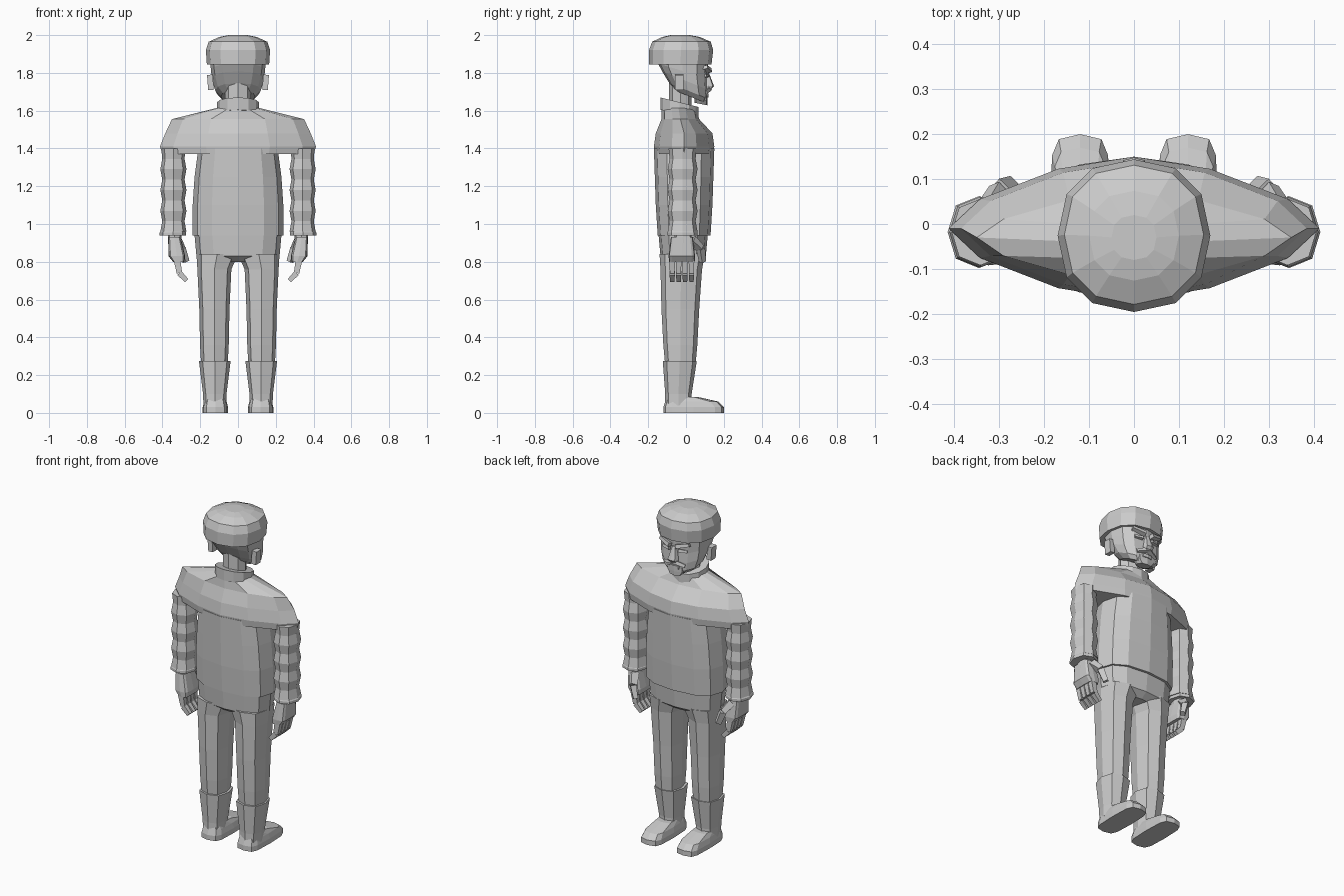
import bpy, bmesh, math
from mathutils import Matrix, Vector

default_cube = bpy.data.objects.get("Cube")
if default_cube:
    bpy.data.objects.remove(default_cube)

COLOUR = (.6, .6, .6, 1)
grey = bpy.data.materials.new("plain grey")
grey.use_nodes = True
grey.diffuse_color = COLOUR
grey.node_tree.nodes["Principled BSDF"].inputs["Base Color"].default_value = COLOUR


def finish(name, bm):
    """Turn a bmesh into a flat-shaded grey object."""
    bmesh.ops.recalc_face_normals(bm, faces=bm.faces)
    mesh = bpy.data.meshes.new(name)
    bm.to_mesh(mesh)
    bm.free()
    mesh.materials.append(grey)
    bpy.context.collection.objects.link(bpy.data.objects.new(name, mesh))


def signed_power(value, exponent):
    return math.copysign(abs(value) ** exponent, value)


def per_ring(value, rings):
    """Repeat a single number for every ring, or pass a list through."""
    return value if isinstance(value, list) else [value] * rings


def loft(name, heights, half_width, half_depth, x=0, y=0, sides=12, power=2, tilt=0, side=1):
    """Skin stacked superellipse rings; power sets squareness, tilt slopes rings along y."""
    bm = bmesh.new()
    loops = []
    settings = [per_ring(value, len(heights)) for value in (half_width, half_depth, x, y, tilt)]
    for height, width, depth, middle_x, middle_y, slope in zip(heights, *settings):
        loop = []
        for index in range(sides):
            angle = math.tau * index / sides
            across = width * signed_power(math.cos(angle), 2 / power)
            along = depth * signed_power(math.sin(angle), 2 / power)
            position = (side * (middle_x + across), middle_y + along, height + slope * along)
            loop.append(bm.verts.new(position))
        loops.append(loop)
    for lower, upper in zip(loops, loops[1:]):
        for index in range(sides):
            bm.faces.new((lower[index - 1], lower[index], upper[index], upper[index - 1]))
    bm.faces.new(loops[0])
    bm.faces.new(loops[-1])
    finish(name, bm)


def bar(name, start, end, width, depth, taper=.8, side=1):
    """Square bar between two points, narrowing towards its end."""
    first, last = [Vector((side * across, along, up)) for across, along, up in (start, end)]
    direction = last - first
    bm = bmesh.new()
    bmesh.ops.create_cube(bm, size=1)
    for vert in bm.verts:
        scale = taper if vert.co.z > 0 else 1
        vert.co *= Vector((1, 1, 1)).length / Vector((1, 1, 1)).length
        vert.co = Vector((vert.co.x * width * scale, vert.co.y * depth * scale,
                          vert.co.z * direction.length))
    turn = Vector((0, 0, 1)).rotation_difference(direction).to_matrix().to_4x4()
    placement = Matrix.Translation((first + last) / 2) @ turn
    bmesh.ops.transform(bm, matrix=placement, verts=bm.verts)
    finish(name, bm)


# Jumper: trunk, broad lens-shaped shoulders and tilted collar
loft("torso", heights=[.94, 1.1, 1.25, 1.4], half_width=[.24, .24, .23, .21],
     half_depth=[.14, .15, .155, .16], y=-.01, power=2.5)
loft("shoulders", heights=[1.37, 1.41, 1.48, 1.555, 1.615], half_width=[.4, .413, .385, .35, .11],
     half_depth=[.155, .16, .15, .1, .09], y=[-.01, -.01, -.01, -.03, -.04], power=1.55)
loft("collar", heights=[1.58, 1.645], half_width=.11, half_depth=.1, y=-.035, tilt=-.25)
loft("neck", heights=[1.58, 1.76], half_width=.07, half_depth=.06, y=-.03, sides=8)

# Trousers seat
loft("hips", heights=[.8, .83, .94], half_width=[.15, .22, .23],
     half_depth=[.08, .12, .13], y=-.015, power=2.6)


def build_leg(label, side):
    """Trouser leg, boot and long flat foot."""
    loft(label + "_leg", heights=[.25, .36, .55, .76, .84], half_width=[.07, .076, .08, .09, .11],
         half_depth=[.08, .09, .1, .11, .12], x=[.125, .125, .125, .125, .11],
         y=[-.03, -.03, -.03, -.025, -.02], sides=8, power=2.6, side=side)
    loft(label + "_boot", heights=[.04, .1, .275], half_width=[.06, .062, .084],
         half_depth=[.07, .07, .09], x=.123, y=[-.04, -.04, -.033],
         sides=8, power=2.6, side=side)
    loft(label + "_foot", heights=[0, .03, .06, .085], half_width=[.067, .067, .06, .05],
         half_depth=[.16, .16, .14, .08], x=.12, y=[.04, .04, .03, -.02], power=4, side=side)


def build_arm(label, side):
    """Sleeve whose cloth bulges in and out, ending in a flared cuff."""
    bottom, top, folds = .96, 1.4, 8
    heights = [bottom + (top - bottom) * fold / folds for fold in range(folds)] + [top]
    bulge = [.005 * (-1) ** fold for fold in range(folds)] + [0]
    loft(label + "_sleeve", heights, half_width=[.064 + swell for swell in bulge],
         half_depth=[.074 + swell for swell in bulge], x=.342, y=-.018,
         sides=8, power=2.3, side=side)
    loft(label + "_cuff", heights=[.94, .955, .975], half_width=[.07, .07, .055],
         half_depth=[.08, .08, .07], x=.345, y=-.018, sides=8, power=2.3, side=side)


def build_hand(label, side):
    """Palm with four curled fingers and a forward thumb."""
    loft(label + "_wrist", heights=[.9, .96], half_width=.035, half_depth=.045,
         x=.335, y=-.015, sides=8, power=3, side=side)
    loft(label + "_palm", heights=[.8, .83, .93], half_width=[.03, .044, .033],
         half_depth=[.068, .07, .058], x=[.314, .324, .337], y=-.022, power=5, side=side)
    for number, name in enumerate(("little", "ring", "middle", "index")):
        along = -.073 + number * .034
        knuckle = (.31, along, .74)
        tip = (.272, along, .7)
        bar(f"{label}_{name}_finger", (.325, along, .82), knuckle, .036, .031, side=side)
        bar(f"{label}_{name}_fingertip", knuckle, tip, .03, .028, side=side)
    joint = (.3, .077, .87)
    bar(label + "_thumb_base", (.325, .03, .915), joint, .045, .04, side=side)
    bar(label + "_thumb", joint, (.275, .088, .8), .036, .032, side=side)


def build_face_side(label, side):
    """Ear, brow, eye and half of the moustache."""
    bar(label + "_ear", (.143, -.035, 1.71), (.149, -.035, 1.79), .03, .045, taper=1, side=side)
    bar(label + "_brow", (.02, .12, 1.81), (.095, .1, 1.83), .022, .035, side=side)
    bar(label + "_eye", (.03, .112, 1.785), (.08, .1, 1.785), .018, .02, side=side)
    bar(label + "_moustache", (0, .12, 1.715), (.065, .1, 1.695), .022, .03, side=side)


for label, side in (("left", 1), ("right", -1)):
    for build in (build_leg, build_arm, build_hand, build_face_side):
        build(label, side)

# Head with jaw sloping down to the chin
loft("head", heights=[1.675, 1.705, 1.76, 1.81, 1.9], half_width=[.09, .12, .137, .143, .15],
     half_depth=[.08, .1, .12, .13, .14], y=[.02, .012, -.006, -.018, -.02],
     power=2.5, tilt=[-.4, -.4, -.4, -.3, 0])
loft("chin", heights=[1.635, 1.66, 1.685], half_width=[.04, .06, .06], half_depth=.035,
     y=.08, sides=8, power=3, tilt=-.2)
loft("lower_lip", heights=[1.67, 1.69], half_width=.035, half_depth=.02, y=.1, sides=8, power=3)
loft("nose", heights=[1.715, 1.73, 1.805], half_width=[.026, .03, .012],
     half_depth=[.02, .03, .015], y=[.115, .118, .105], sides=8, power=3)

# Rounded cap of hair, closing over in a dome
loft("hair", heights=[1.845, 1.92, 1.965, 1.99, 2], half_width=[.165, .17, .155, .1, .05],
     half_depth=[.165, .17, .155, .1, .05], y=[-.03, -.026, -.024, -.026, -.03], power=2.3)
